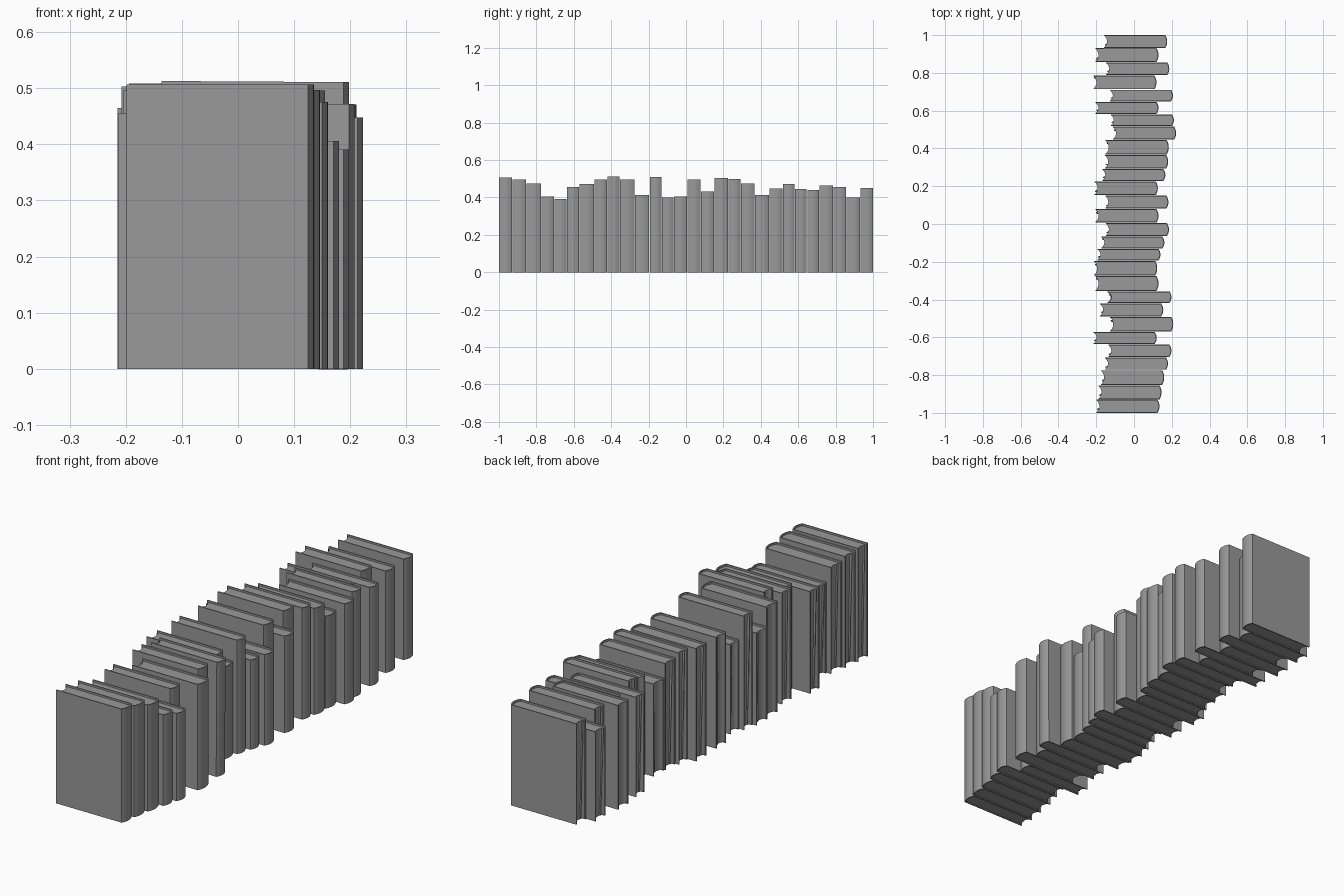
import bpy, bmesh, math, random
from mathutils import Matrix

if "Cube" in bpy.data.objects:
    bpy.data.objects.remove(bpy.data.objects["Cube"])

random.seed(4)
EDGES = [-1, -.93, -.853, -.773, -.705, -.637, -.57, -.49, -.42, -.355, -.275, -.195, -.13, -.065,
         .006, .08, .152, .227, .292, .367, .445, .517, .582, .647, .712, .787, .857, .932, 1]
HEIGHTS = [.507, .497, .475, .406, .391, .455, .472, .496, .512, .496, .412, .508, .40, .406,
           .496, .432, .503, .498, .475, .412, .448, .471, .445, .44, .465, .455, .40, .45]
SPINES = [.135, .146, .16, .18, .198, .12, .208, .155, .195, .13, .123, .14, .161, .185,
          .13, .182, .126, .166, .181, .184, .223, .211, .13, .206, .119, .187, .13, .176]
LENGTH, BULGE, COVER, SEG = .334, .010, .005, 8

# Dark grey used on every part
grey = bpy.data.materials.new("dark_grey")
grey.diffuse_color = (.32, .32, .32, 1)
grey.use_nodes = True
grey.node_tree.nodes["Principled BSDF"].inputs["Base Color"].default_value = grey.diffuse_color


def arc(x, half, depth, n=SEG):
    """Shallow bow from -half to +half, pushed along x by depth."""
    return [(x + depth * (1 - (2 * i / n - 1) ** 2), half * (2 * i / n - 1)) for i in range(n + 1)]


def prism(name, outline, z0, z1, y, lean=(0, 0), tilt=0):
    """Extrude an outline upwards; lean shifts its top."""
    bm = bmesh.new()
    lo = [bm.verts.new((px, py, z0)) for px, py in outline]
    hi = [bm.verts.new((px + lean[0], py + lean[1], z1)) for px, py in outline]
    n = len(lo)
    bm.faces.new(lo[::-1])
    bm.faces.new(hi)
    for i in range(n):
        j = (i + 1) % n
        bm.faces.new((lo[i], lo[j], hi[j], hi[i]))
    bmesh.ops.recalc_face_normals(bm, faces=bm.faces)
    bm.transform(Matrix.Translation((0, y, 0)) @ Matrix.Rotation(tilt, 4, 'Y'))
    me = bpy.data.meshes.new(name)
    bm.to_mesh(me)
    bm.free()
    me.materials.append(grey)
    ob = bpy.data.objects.new(name, me)
    bpy.context.collection.objects.link(ob)
    ob.select_set(True)
    bpy.context.view_layer.objects.active = ob
    return ob


for k, (h, right) in enumerate(zip(HEIGHTS, SPINES)):
    y = (EDGES[k] + EDGES[k + 1]) / 2
    half = (EDGES[k + 1] - EDGES[k]) / 2 - (.0015 if 0 < k < 27 else 0)
    left, hinge, inner = right - LENGTH, right - BULGE, half - COVER
    tilt = .006 if k == 8 else 0
    tag = f"book_{k + 1:02d}"

    # Wraparound cover with rounded spine
    outline = [(left, -half)] + arc(hinge, half, BULGE) + [(left, half), (left, inner)]
    outline += arc(hinge - COVER, inner, BULGE)[::-1] + [(left, -inner)]
    prism(tag + "_cover", outline, 0, h, y, tilt=tilt)

    # Page block with hollow fore-edge
    pages = arc(hinge - COVER, inner, BULGE) + arc(left + .003, inner, .013)[::-1]
    prism(tag + "_pages", pages, .004, h - .008, y, tilt=tilt)

    # Loose leaf slanting across the fore-edge
    side = random.choice((-1, 1))
    py = side * random.uniform(.3, .6) * inner
    leaf = [(left + .009, py), (left + .03, py), (left + .03, py + .002), (left + .009, py + .002)]
    dy = side * random.uniform(.15, .3) * inner
    prism(tag + "_loose_leaf", leaf, .006, h - .009, y, (-random.uniform(.004, .008), dy), tilt)

bpy.ops.object.shade_smooth_by_angle(angle=math.radians(30))
